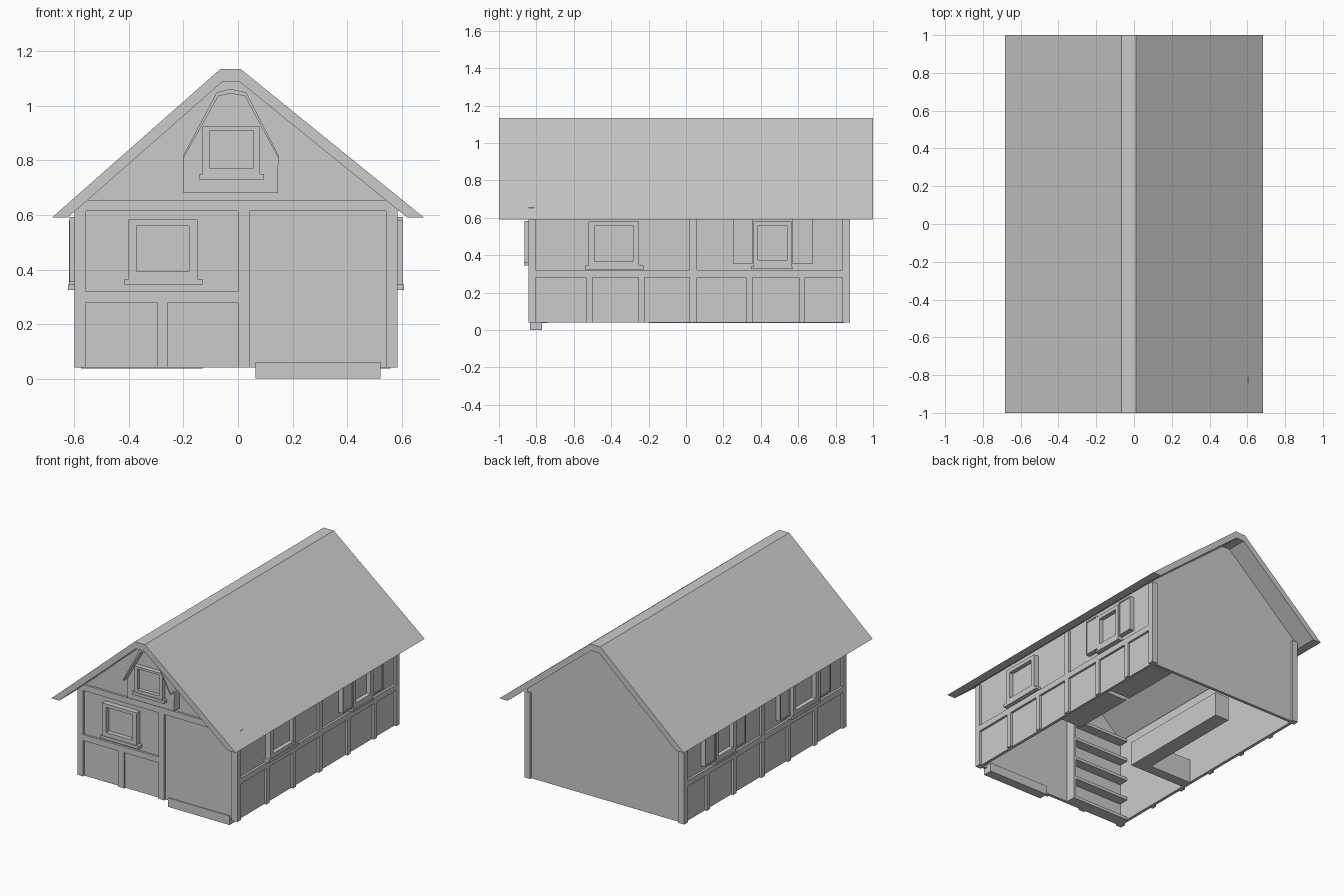
import bpy, bmesh
from mathutils import Matrix, Vector

if "Cube" in bpy.data.objects:
    bpy.data.objects.remove(bpy.data.objects["Cube"])

XL, XR, YF, YB = -0.585, 0.57, -0.828, 0.862   # outer wall planes
Z0, EAVE = 0.04, 0.625


def finish(name, bm):
    bmesh.ops.recalc_face_normals(bm, faces=bm.faces)
    me = bpy.data.meshes.new(name)
    bm.to_mesh(me)
    bm.free()
    ob = bpy.data.objects.new(name, me)
    bpy.context.collection.objects.link(ob)
    return ob


def boxes(name, spans):
    """One object from axis-aligned boxes given as (x0,x1,y0,y1,z0,z1)."""
    bm = bmesh.new()
    for a, b, c, d, e, f in spans:
        m = Matrix.Translation(((a + b) / 2, (c + d) / 2, (e + f) / 2)) @ \
            Matrix.Diagonal((abs(b - a), abs(d - c), abs(f - e), 1))
        bmesh.ops.create_cube(bm, size=1, matrix=m)
    return finish(name, bm)


def prism(name, pts, y0, y1):
    """Extrude an x-z outline along y."""
    bm = bmesh.new()
    face = bm.faces.new([bm.verts.new((x, y0, z)) for x, z in pts])
    new = bmesh.ops.extrude_face_region(bm, geom=[face])["geom"]
    bmesh.ops.translate(bm, verts=[v for v in new if isinstance(v, bmesh.types.BMVert)],
                        vec=Vector((0, y1 - y0, 0)))
    return finish(name, bm)


def on_wall(side, u0, u1, d0, d1, z0, z1):
    """Span u along a wall, d outwards from its plane."""
    if side == "right":
        return (XR + d0, XR + d1, u0, u1, z0, z1)
    if side == "left":
        return (XL - d1, XL - d0, u0, u1, z0, z1)
    return (u0, u1, YF - d1, YF - d0, z0, z1)


def window(name, side, outer, inner, sill, depth=0.035, base=0.0):
    """Raised frame round a pane, with a wider sill below."""
    a, b, e, f = outer
    c, d, g, h = inner
    parts = [(a, c, e, f), (d, b, e, f), (c, d, e, g), (c, d, h, f)]
    boxes(name + "_frame", [on_wall(side, p[0], p[1], base - 0.01, base + depth, p[2], p[3]) for p in parts])
    boxes(name + "_pane", [on_wall(side, c, d, base - 0.01, base + 0.006, g, h)])
    boxes(name + "_sill", [on_wall(side, sill[0], sill[1], base - 0.01, base + depth + 0.004, sill[2], e)])


def shutter(name, side, u0, u1, z0, z1):
    """Framed shutter leaf with a recessed board."""
    t = 0.008
    parts = [(u0, u0 + t, z0, z1, 0.033), (u1 - t, u1, z0, z1, 0.033),
             (u0 + t, u1 - t, z0, z0 + t, 0.033), (u0 + t, u1 - t, z1 - t, z1, 0.033),
             (u0 + t, u1 - t, z0 + t, z1 - t, 0.028)]
    boxes(name, [on_wall(side, p[0], p[1], -0.005, p[4], p[2], p[3]) for p in parts])


# roof shell with a flat ridge
prism("roof", [(-0.683, 0.59), (-0.065, 1.135), (0.01, 1.135), (0.683, 0.59),
               (0.622, 0.59), (0.004, 1.09), (-0.056, 1.09), (-0.625, 0.59)], -1, 1)

# walls
gable = [(XL, Z0), (XR, Z0), (XR, 0.64), (0.006, 1.1), (-0.058, 1.1), (XL, 0.635)]
prism("front_wall", gable, YF, YF + 0.02)
prism("back_wall", gable, YB - 0.02, YB)
boxes("side_walls", [(XR - 0.02, XR, YF, YB, Z0, 0.635), (XL, XL + 0.02, YF, YB, Z0, 0.632)])

# corner posts
boxes("corner_posts", [(x, x + 0.042, y, y + 0.038, Z0, EAVE - 0.01)
                       for x in (-0.6, 0.543) for y in (-0.842, 0.838)])

# front timbers
boxes("front_beam", [(-0.6, 0.605, -0.842, -0.81, 0.615, 0.655)])
boxes("front_timbers", [
    (0.0, 0.042, -0.842, -0.81, Z0, 0.615),
    (-0.56, 0.0, -0.842, -0.81, 0.28, 0.32),
    (-0.297, -0.256, -0.842, -0.81, Z0, 0.28)])
boxes("door_panel", [(0.065, 0.522, -0.834, -0.77, 0, 0.06)])

# side timbers and windows
for side in ("left", "right"):
    spans = [on_wall(side, 0.02, 0.06, -0.01, 0.015, Z0, EAVE),
             on_wall(side, -0.81, 0.85, -0.01, 0.015, 0.28, 0.32)]
    for y in (-0.535, -0.255, 0.322, 0.603):
        spans.append(on_wall(side, y, y + 0.034, -0.01, 0.015, Z0, 0.28))
    boxes(side + "_timbers", spans)
    window(side + "_back_window", side, (0.36, 0.565, 0.34, 0.58), (0.385, 0.54, 0.375, 0.555),
           (0.347, 0.57, 0.327))
    for i, (a, b) in enumerate([(0.25, 0.358), (0.567, 0.678)]):
        shutter(f"{side}_back_shutter_{i}", side, a, b, 0.355, 0.592)
    window(side + "_front_window", side, (-0.522, -0.25, 0.345, 0.58), (-0.49, -0.28, 0.37, 0.555),
           (-0.54, -0.227, 0.325))
for i, (a, b) in enumerate([(-0.65, -0.54), (-0.225, -0.115)]):
    shutter(f"left_front_shutter_{i}", "left", a, b, 0.355, 0.592)

# front ground-floor window
window("front_window", "front", (-0.402, -0.148, 0.365, 0.583), (-0.373, -0.18, 0.392, 0.56),
       (-0.416, -0.13, 0.345))

# attic bay with its own small arched roof
arch = [(-0.2, 0.82), (-0.078, 1.05), (-0.027, 1.062), (0.03, 1.05), (0.148, 0.82)]
under = [(0.148, 0.83 - 0.022), (0.025, 1.036), (-0.027, 1.046), (-0.072, 1.036), (-0.2, 0.83 - 0.022)]
prism("attic_bay", [(-0.2, 0.68), (0.146, 0.68)] + under, -0.885, -0.82)
prism("attic_bay_roof", arch + under, -0.93, -0.82)
window("attic_window", "front", (-0.13, 0.08, 0.75, 0.925), (-0.105, 0.055, 0.77, 0.91),
       (-0.142, 0.095, 0.73), base=0.057, depth=0.03)

# interior furniture seen through the open underside
boxes("counter", [(-0.25, -0.145, -0.2, 0.62, 0.037, 0.2), (-0.575, -0.25, -0.2, -0.13, 0.037, 0.2)])
boxes("wall_benches", [(0.4, 0.56, -0.04, 0.4, 0.037, 0.22), (0.4, 0.56, 0.43, 0.845, 0.037, 0.22)])
boxes("shelves", [(-0.57, -0.15, -0.815, -0.74, z, z + 0.02) for z in (0.037, 0.18, 0.32, 0.46, 0.6)])
boxes("shelf_side", [(-0.15, -0.13, -0.815, -0.74, 0.037, 0.62)])
